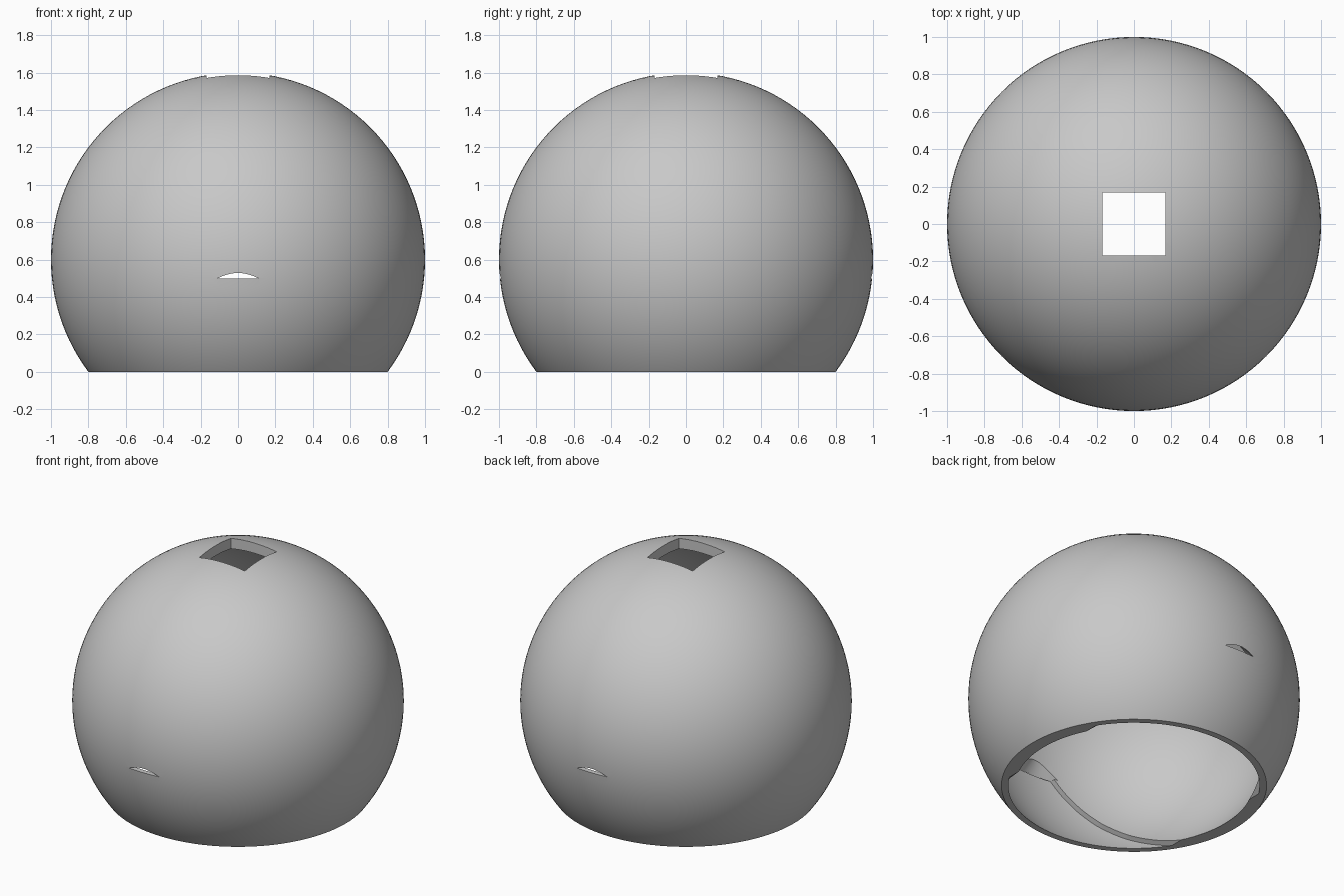
import bpy
import bmesh
from mathutils import Matrix, Vector

if "Cube" in bpy.data.objects:
    bpy.data.objects.remove(bpy.data.objects["Cube"], do_unlink=True)

CENTRE = 0.6
grey = bpy.data.materials.new("plain_grey")
grey.use_nodes = True
colour = (0.58, 0.58, 0.58, 1)
grey.diffuse_color = colour
grey.node_tree.nodes["Principled BSDF"].inputs["Base Color"].default_value = colour


def make(name, bm):
    mesh = bpy.data.meshes.new(name)
    bmesh.ops.recalc_face_normals(bm, faces=bm.faces)
    bm.to_mesh(mesh)
    bm.free()
    mesh.materials.append(grey)
    ob = bpy.data.objects.new(name, mesh)
    bpy.context.collection.objects.link(ob)
    return ob


def ball(name, radius):
    bm = bmesh.new()
    bmesh.ops.create_uvsphere(bm, u_segments=128, v_segments=64, radius=radius,
                              matrix=Matrix.Translation((0, 0, CENTRE)))
    return make(name, bm)


def box(name, size, centre):
    bm = bmesh.new()
    bmesh.ops.create_cube(bm, size=1, matrix=Matrix.Translation(centre) @ Matrix.Diagonal((*size, 1)))
    return make(name, bm)


def combine(target, cutter, operation="DIFFERENCE"):
    mod = target.modifiers.new("cut", "BOOLEAN")
    mod.operation = operation
    mod.solver = "EXACT"
    mod.object = cutter
    bpy.context.view_layer.objects.active = target
    bpy.ops.object.modifier_apply(modifier=mod.name)
    bpy.data.objects.remove(cutter, do_unlink=True)


# Hollow round shell
shell = ball("hollow_round_shell", 1.0)
combine(shell, ball("cavity", 0.933))

# Shallow arched recesses inside the front and back walls
half = [(0.76, -0.1), (0.64, 0), (0.49, 0.11), (0.38, 0.21), (0.29, 0.31), (0.2, 0.42), (0.14, 0.5)]
outline = half + [(-x, z) for x, z in reversed(half)]
bm = bmesh.new()
face = bm.faces.new([bm.verts.new((x, -1.2, z)) for x, z in outline])
grown = bmesh.ops.extrude_face_region(bm, geom=[face])
moved = [v for v in grown["geom"] if isinstance(v, bmesh.types.BMVert)]
bmesh.ops.translate(bm, verts=moved, vec=Vector((0, 2.4, 0)))
recess = make("arched_recess", bm)
combine(recess, ball("recess_limit", 0.967), "INTERSECT")
combine(shell, recess)

# Conical sockets that break through as thin slits, front and back
for side in (-1, 1):
    bm = bmesh.new()
    bmesh.ops.create_cone(bm, cap_ends=True, segments=64, radius1=0.177, radius2=0.01, depth=0.16,
                          matrix=Matrix.Translation((0, side * 0.85, 0.58)))
    combine(shell, make("socket", bm))

# Square opening at the top and open flat base
combine(shell, box("top_opening", (0.335, 0.335, 0.8), (0, 0, 1.6)))
combine(shell, box("base_cut", (3, 3, 1), (0, 0, -0.5)))

bpy.ops.object.select_all(action="DESELECT")
shell.select_set(True)
bpy.context.view_layer.objects.active = shell
bpy.ops.object.shade_smooth_by_angle()
